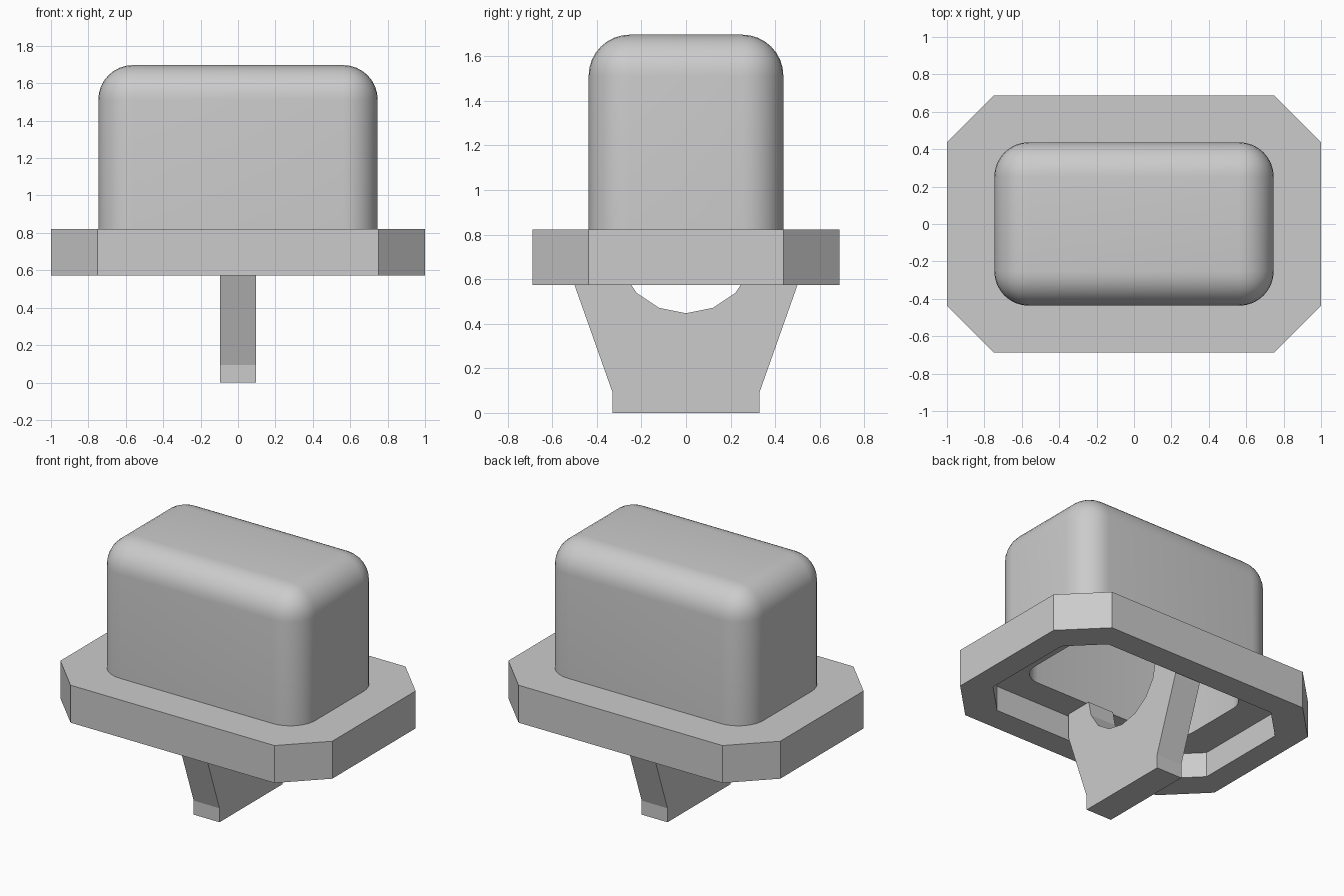
import bpy, bmesh, math
from mathutils import Vector

old = bpy.data.objects.get("Cube")
if old:
    bpy.data.objects.remove(old, do_unlink=True)

GREY = (0.6, 0.6, 0.6, 1.0)
grey = bpy.data.materials.new("plain grey")
grey.use_nodes = True
grey.diffuse_color = GREY
grey.node_tree.nodes["Principled BSDF"].inputs["Base Color"].default_value = GREY


def finish(bm, name):
    bmesh.ops.recalc_face_normals(bm, faces=bm.faces[:])
    mesh = bpy.data.meshes.new(name)
    bm.to_mesh(mesh)
    bm.free()
    mesh.materials.append(grey)
    obj = bpy.data.objects.new(name, mesh)
    bpy.context.collection.objects.link(obj)
    return obj


def prism(name, points, offset):
    """Extrude a closed outline of 3D points along an offset."""
    bm = bmesh.new()
    face = bm.faces.new([bm.verts.new(p) for p in points])
    new = bmesh.ops.extrude_face_region(bm, geom=[face])["geom"]
    verts = [v for v in new if isinstance(v, bmesh.types.BMVert)]
    bmesh.ops.translate(bm, verts=verts, vec=Vector(offset))
    return finish(bm, name)


def octagon(name, hx, hy, cut, z0, z1):
    """Rectangular slab with chamfered corners."""
    corner = [(hx, hy - cut), (hx - cut, hy)]
    pts = corner + [(-x, y) for x, y in reversed(corner)]
    pts += [(-x, -y) for x, y in pts]
    return prism(name, [(x, y, z0) for x, y in pts], (0, 0, z1 - z0))


def round_box(name, hx, hy, z0, z1, radius):
    """Box with rounded sides and top and a square bottom."""
    bm = bmesh.new()
    bmesh.ops.create_cube(bm, size=1)
    for v in bm.verts:
        v.co = (v.co.x * 2 * hx, v.co.y * 2 * hy, z1 if v.co.z > 0 else z0)
    middle = (z0 + z1) / 2
    edges = [e for e in bm.edges if any(v.co.z > middle for v in e.verts)]
    bmesh.ops.bevel(bm, geom=edges, offset=radius, segments=8, profile=0.5,
                    affect='EDGES', clamp_overlap=False)
    return finish(bm, name)


def combine(target, tool, operation):
    tool.hide_render = True
    mod = target.modifiers.new("combine", 'BOOLEAN')
    mod.operation = operation
    mod.solver = 'EXACT'
    mod.object = tool
    bpy.context.view_layer.objects.active = target
    bpy.ops.object.modifier_apply(modifier=mod.name)
    bpy.data.objects.remove(tool, do_unlink=True)


# Hollow body: flange and rounded cap, then the recess and inner cavity
body = octagon("flange_and_cap", 1.0, 0.688, 0.25, 0.573, 0.822)
combine(body, round_box("cap", 0.747, 0.437, 0.78, 1.697, 0.185), 'UNION')
combine(body, octagon("recess", 0.84, 0.52, 0.2, 0.5, 0.74), 'DIFFERENCE')
combine(body, round_box("cavity", 0.62, 0.33, 0.6, 1.58, 0.14), 'DIFFERENCE')

bpy.ops.object.select_all(action='DESELECT')
body.select_set(True)
bpy.context.view_layer.objects.active = body
bpy.ops.object.shade_smooth_by_angle(angle=math.radians(30))

# Tapered blade below, with a round notch under the cavity
half = 0.095
arc = [math.radians(22.5 * k) for k in range(-3, 4)]
outline = [(-0.31, 0.74)]
outline += [(0.314 * math.sin(a), 0.761 - 0.314 * math.cos(a)) for a in arc]
outline += [(0.31, 0.74), (0.5, 0.74), (0.5, 0.573), (0.33, 0.093), (0.33, 0),
            (-0.33, 0), (-0.33, 0.093), (-0.5, 0.573), (-0.5, 0.74)]
prism("blade", [(-half, y, z) for y, z in outline], (2 * half, 0, 0))
